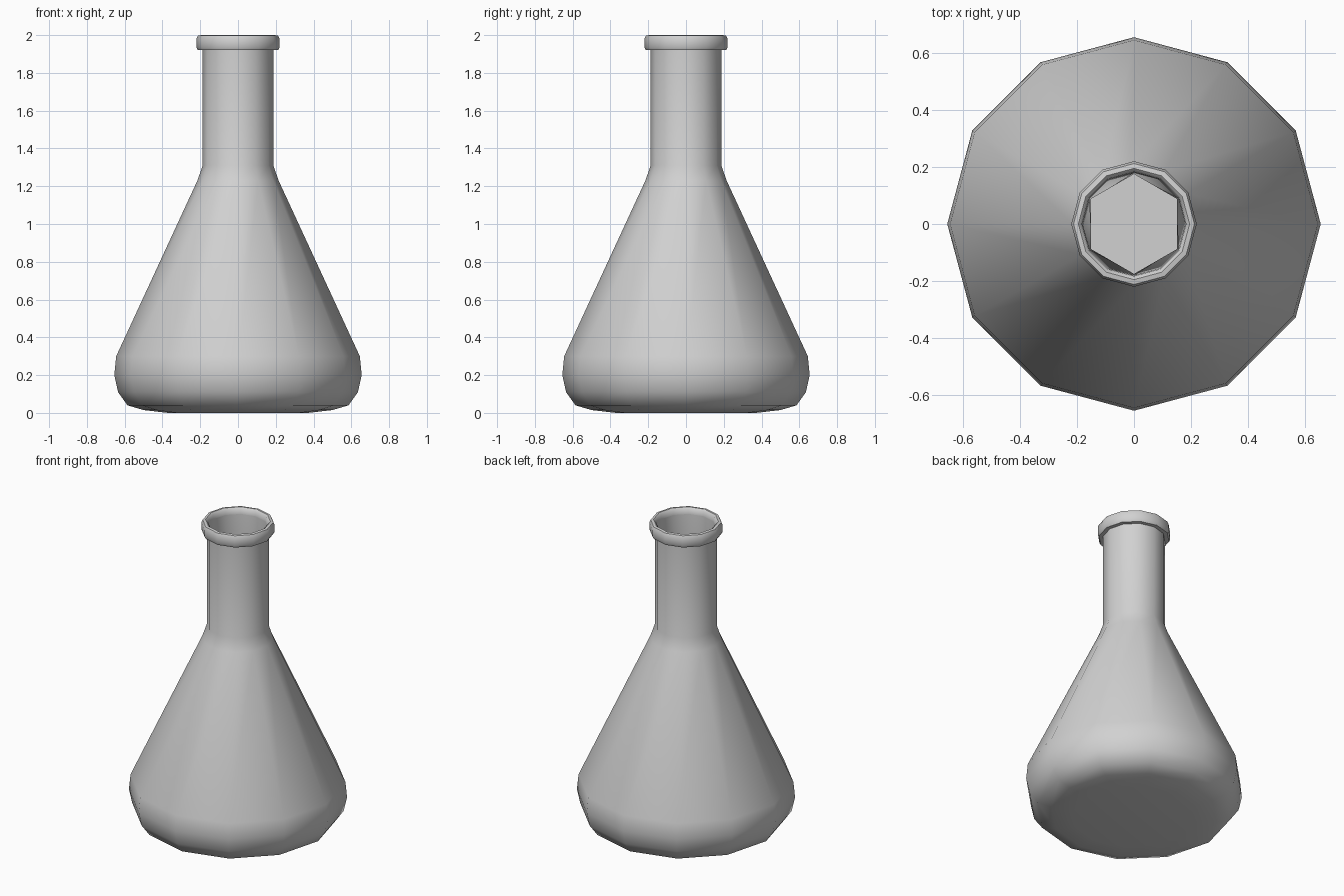
import bpy
import bmesh
from math import cos, sin, pi, radians

SIDES = 12

cube = bpy.data.objects.get("Cube")
if cube:
    bpy.data.objects.remove(cube, do_unlink=True)

# Single grey glass colour
grey = bpy.data.materials.new("light_grey_glass")
grey.use_nodes = True
colour = (0.64, 0.64, 0.64, 1)
grey.diffuse_color = colour
grey.node_tree.nodes["Principled BSDF"].inputs["Base Color"].default_value = colour


def add_ring(bm, radius, z, six_sided=False):
    """Twelve points; six_sided pulls every other one in to form a hexagon."""
    ring = []
    for i in range(SIDES):
        a = 2 * pi * i / SIDES
        r = radius * cos(pi / 6) if six_sided and i % 2 == 0 else radius
        ring.append(bm.verts.new((r * cos(a), r * sin(a), z)))
    return ring


def build_shell(name, rings, cap_first=False, cap_last=False):
    bm = bmesh.new()
    loops = [add_ring(bm, *ring) for ring in rings]
    for low, high in zip(loops, loops[1:]):
        for i in range(SIDES):
            j = (i + 1) % SIDES
            bm.faces.new((low[i], low[j], high[j], high[i]))
    if cap_first:
        bm.faces.new(loops[0][::-1])
    if cap_last:
        bm.faces.new(loops[-1])
    mesh = bpy.data.meshes.new(name)
    bm.to_mesh(mesh)
    bm.free()
    mesh.materials.append(grey)
    obj = bpy.data.objects.new(name, mesh)
    bpy.context.collection.objects.link(obj)
    bpy.ops.object.select_all(action="DESELECT")
    obj.select_set(True)
    bpy.context.view_layer.objects.active = obj
    bpy.ops.object.shade_smooth_by_angle(angle=radians(50))
    return obj


# Outer wall: base, rounded shoulder, cone and neck
build_shell("flask_body", [
    (0.37, 0.0), (0.5, 0.015), (0.585, 0.04), (0.635, 0.11), (0.655, 0.2),
    (0.645, 0.3), (0.215, 1.23), (0.187, 1.31), (0.187, 1.93),
], cap_first=True)

# Rolled lip
build_shell("neck_rim", [
    (0.186, 1.92), (0.212, 1.92), (0.22, 1.935), (0.22, 1.98),
    (0.212, 1.997), (0.195, 2.0), (0.183, 1.99), (0.18, 1.96),
])

# Inner wall: round mouth narrowing to a six-sided throat, then the floor
build_shell("inner_wall", [
    (0.18, 1.96), (0.175, 1.3, True), (0.61, 0.3, True),
    (0.61, 0.18, True), (0.5, 0.035, True),
], cap_last=True)
